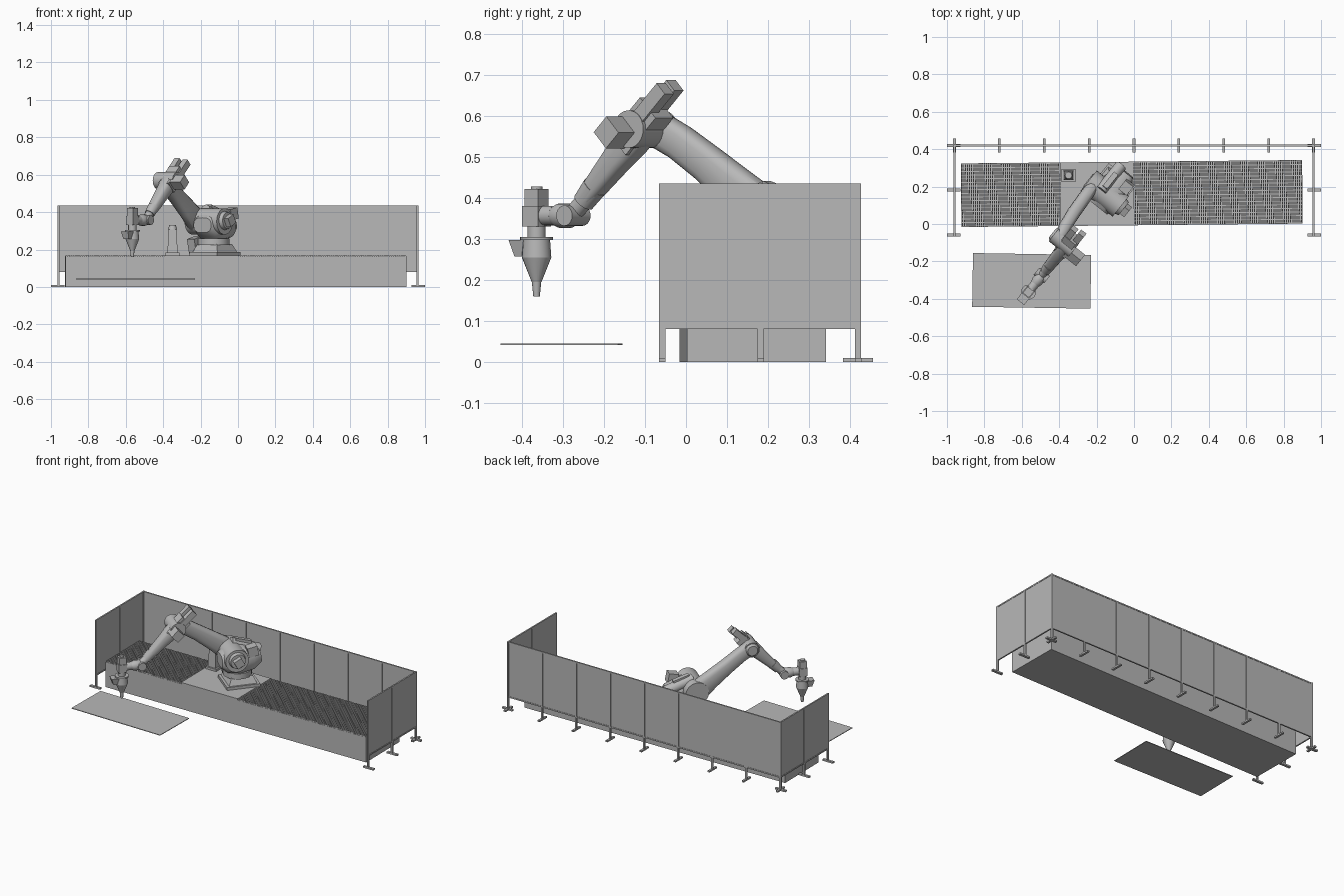
import bpy, bmesh, math
from mathutils import Matrix, Vector

cube = bpy.data.objects.get("Cube")
if cube:
    bpy.data.objects.remove(cube, do_unlink=True)

GREY = (0.48, 0.48, 0.48, 1.0)
mat = bpy.data.materials.new("plain grey")
mat.use_nodes = True
mat.diffuse_color = GREY
mat.node_tree.nodes["Principled BSDF"].inputs["Base Color"].default_value = GREY

WORLD = Matrix.Identity(4)
PLATFORM = Matrix.Translation((-0.012, 0.163, 0)) @ Matrix.Rotation(0.01, 4, 'Z')
# robot frame: x along the arm's reach, y across it, z up
ROBOT = Matrix.Translation((-0.13, 0.18, 0)) @ Matrix.Rotation(math.radians(-128.6), 4, 'Z')


def finish(name, bm, frame=WORLD):
    bmesh.ops.recalc_face_normals(bm, faces=bm.faces)
    for f in bm.faces:
        f.smooth = True
    for e in bm.edges:
        e.smooth = len(e.link_faces) == 2 and e.calc_face_angle(0) < math.radians(32)
    me = bpy.data.meshes.new(name)
    bm.to_mesh(me)
    bm.free()
    me.materials.append(mat)
    ob = bpy.data.objects.new(name, me)
    ob.matrix_world = frame
    bpy.context.scene.collection.objects.link(ob)
    return ob


def add_box(bm, c, s, pitch=0.0):
    m = Matrix.Translation(c) @ Matrix.Rotation(pitch, 4, 'Y') @ Matrix.Diagonal((*s, 1))
    bmesh.ops.create_cube(bm, size=1, matrix=m)


def boxes(name, items, frame=WORLD):
    bm = bmesh.new()
    for it in items:
        add_box(bm, *it)
    return finish(name, bm, frame)


def rod(name, p, q, r1, r2=None, sides=20, frame=ROBOT):
    p, q = Vector(p), Vector(q)
    d = q - p
    m = Matrix.Translation((p + q) / 2) @ d.to_track_quat('Z', 'Y').to_matrix().to_4x4()
    bm = bmesh.new()
    bmesh.ops.create_cone(bm, cap_ends=True, segments=sides, radius1=r1,
                          radius2=r1 if r2 is None else r2, depth=d.length, matrix=m)
    return finish(name, bm, frame)


def loft(name, path, sides=16, power=0.7):
    """Rounded tube through (x, y, z, half height, half width) stations."""
    bm = bmesh.new()
    rings = []
    pts = [Vector(s[:3]) for s in path]
    for i, s in enumerate(path):
        t = pts[min(i + 1, len(pts) - 1)] - pts[max(i - 1, 0)]
        across = Vector((0, 1, 0))
        up = t.cross(across).normalized()
        ring = []
        for k in range(sides):
            a = 2 * math.pi * k / sides
            c, n = math.cos(a), math.sin(a)
            c = math.copysign(abs(c) ** power, c)
            n = math.copysign(abs(n) ** power, n)
            ring.append(bm.verts.new(pts[i] + across * c * s[4] + up * n * s[3]))
        rings.append(ring)
    for a, b in zip(rings, rings[1:]):
        for k in range(sides):
            j = (k + 1) % sides
            bm.faces.new((a[k], a[j], b[j], b[k]))
    bm.faces.new(rings[0])
    bm.faces.new(rings[-1])
    return finish(name, bm, ROBOT)


def taper(name, c, bottom, top, h, frame=ROBOT):
    """Square block whose top has another size."""
    bm = bmesh.new()
    add_box(bm, c, (1, 1, h))
    for v in bm.verts:
        s = top if v.co.z > c[2] else bottom
        v.co.x = c[0] + math.copysign(s[0] / 2, v.co.x - c[0])
        v.co.y = c[1] + math.copysign(s[1] / 2, v.co.y - c[1])
    return finish(name, bm, frame)


# platform, gratings, mounting plate
boxes("platform", [((0, 0, 0.08), (1.825, 0.34, 0.16))], PLATFORM)
for name, x0, x1 in (("left_grating", 0.014, 0.912), ("right_grating", -0.912, -0.384)):
    n = int((x1 - x0) / 0.01)
    bars = [((x0 + (i + 0.5) * (x1 - x0) / n, 0, 0.1645), (0.005, 0.338, 0.009)) for i in range(n)]
    bars += [(((x0 + x1) / 2, -0.166 + i * 0.0195, 0.163), (x1 - x0, 0.004, 0.007)) for i in range(18)]
    boxes(name, bars, PLATFORM)
boxes("mounting_plate", [((-0.185, 0, 0.164), (0.395, 0.34, 0.01))], PLATFORM)

# work table sheet
boxes("work_sheet", [((0, 0, 0.043), (0.632, 0.287, 0.004))],
      Matrix.Translation((-0.547, -0.304, 0)) @ Matrix.Rotation(-0.016, 4, 'Z'))

# safety fence: panels, rails, posts and feet
W, BACK, FRONT, LOW, TOP = 0.96, 0.42, -0.058, 0.08, 0.435
MID = (LOW + TOP) / 2
boxes("back_panel", [((0, BACK, MID), (2 * W, 0.005, TOP - LOW))])
boxes("back_rails", [((0, BACK, z), (2 * W, 0.009, 0.008)) for z in (LOW + 0.004, TOP - 0.004)])
for i in range(9):
    x = -W + i * W / 4
    boxes("back_post", [((x, BACK, TOP / 2), (0.012, 0.009, TOP))])
    boxes("back_foot", [((x, BACK, 0.005), (0.014, 0.073, 0.01))])
for side in (-1, 1):
    x, ym = side * W, (BACK + FRONT) / 2
    boxes("side_panel", [((x, ym, MID), (0.005, BACK - FRONT, TOP - LOW))])
    boxes("side_rails", [((x, ym, z), (0.009, BACK - FRONT, 0.008)) for z in (LOW + 0.004, TOP - 0.004)])
    for y in (FRONT, 0.182, BACK):
        boxes("side_post", [((x, y, TOP / 2), (0.009, 0.015, TOP))])
        boxes("side_foot", [((side * 0.9635, y, 0.005), (0.073, 0.016, 0.01))])

# control pillar on the plate
boxes("pillar_base", [((-0.35, 0.26, 0.176), (0.075, 0.07, 0.014))])
taper("pillar_body", (-0.35, 0.26, 0.245), (0.055, 0.05), (0.042, 0.04), 0.125, WORLD)
rod("pillar_cap", (-0.35, 0.26, 0.307), (-0.35, 0.26, 0.33), 0.024, 0.018, frame=WORLD)

# robot base and turntable
boxes("base_plate", [((-0.01, 0, 0.177), (0.2, 0.19, 0.02))], ROBOT)
taper("base_pedestal", (-0.01, 0, 0.208), (0.17, 0.17), (0.13, 0.13), 0.045)
rod("turntable", (0, 0, 0.225), (0, 0, 0.26), 0.085)
boxes("base_cable_box", [((0.03, -0.1, 0.225), (0.07, 0.05, 0.08), 0.25)], ROBOT)

# shoulder
loft("shoulder_body", [(-0.13, 0.01, 0.33, 0.035, 0.045), (-0.08, 0.01, 0.325, 0.065, 0.075),
                       (0, 0.01, 0.325, 0.085, 0.085), (0.07, 0.01, 0.33, 0.075, 0.075),
                       (0.11, 0.01, 0.33, 0.04, 0.06)])
rod("shoulder_drive", (0.03, -0.12, 0.35), (0.03, 0.1, 0.35), 0.07, sides=28)
rod("shoulder_motor_ring", (0.03, 0.1, 0.355), (0.03, 0.12, 0.355), 0.05, 0.044, sides=28)
boxes("shoulder_motor", [((0.03, 0.135, 0.355), (0.05, 0.03, 0.05), 0.5)], ROBOT)
rod("balance_cylinder", (-0.14, -0.035, 0.35), (0.03, -0.035, 0.41), 0.032)
boxes("waist_motor", [((-0.07, 0.06, 0.39), (0.06, 0.055, 0.06), 0.2)], ROBOT)
boxes("shoulder_bracket", [((-0.04, -0.03, 0.41), (0.1, 0.03, 0.035), -0.3)], ROBOT)

# arched lower arm
loft("lower_arm", [(0, -0.085, 0.33, 0.045, 0.03), (0.045, -0.085, 0.355, 0.065, 0.034),
                   (0.13, -0.08, 0.418, 0.054, 0.036), (0.22, -0.075, 0.482, 0.046, 0.036),
                   (0.3, -0.065, 0.535, 0.044, 0.034), (0.36, -0.055, 0.567, 0.045, 0.03),
                   (0.4, -0.05, 0.582, 0.028, 0.025)])

# elbow and its motors
rod("elbow_joint", (0.37, -0.085, 0.568), (0.37, 0.05, 0.568), 0.046, sides=24)
rod("elbow_cap", (0.37, -0.097, 0.568), (0.37, -0.085, 0.568), 0.03, 0.04, sides=24)
TILT = math.radians(44)
boxes("elbow_housing", [((0.365, 0.005, 0.575), (0.13, 0.07, 0.07), TILT)], ROBOT)
for y, off in ((-0.018, 0.008), (0.03, 0.0)):
    boxes("wrist_drive_motor", [((0.318 + off, y, 0.622 + off), (0.13, 0.036, 0.036), TILT)], ROBOT)
boxes("elbow_motor", [((0.39, 0.075, 0.56), (0.055, 0.075, 0.055), TILT)], ROBOT)

# forearm and wrist
loft("forearm", [(0.36, 0, 0.578, 0.043, 0.036), (0.4, 0, 0.54, 0.043, 0.038),
                 (0.45, 0, 0.49, 0.035, 0.034), (0.51, 0, 0.43, 0.028, 0.03),
                 (0.545, 0, 0.395, 0.022, 0.026)])
rod("forearm_collar", (0.515, 0, 0.427), (0.55, 0, 0.39), 0.031, 0.027)
rod("wrist_neck", (0.545, 0, 0.395), (0.585, 0, 0.36), 0.022)
rod("wrist_joint", (0.582, -0.036, 0.357), (0.582, 0.036, 0.357), 0.025)
loft("wrist_head", [(0.572, 0, 0.357, 0.02, 0.02), (0.59, 0, 0.357, 0.03, 0.03),
                    (0.625, 0, 0.357, 0.03, 0.03), (0.645, 0, 0.357, 0.022, 0.022)], power=1)
rod("tool_flange", (0.64, 0, 0.357), (0.672, 0, 0.357), 0.024)

# dispensing tool
T = 0.697
boxes("tool_mount", [((T, 0, 0.355), (0.05, 0.05, 0.05))], ROBOT)
boxes("tool_motor", [((T, 0, 0.401), (0.042, 0.042, 0.042))], ROBOT)
rod("tool_motor_cap", (T, 0, 0.42), (T, 0, 0.428), 0.014)
rod("tool_column", (T, 0, 0.3), (T, 0, 0.335), 0.022)
rod("tool_disc", (T, 0, 0.297), (T, 0, 0.305), 0.04)
rod("hopper_body", (T, 0, 0.255), (T, 0, 0.297), 0.036, 0.033)
rod("hopper_cone", (T, 0, 0.195), (T, 0, 0.255), 0.012, 0.036)
taper("hopper_inlet", (T + 0.04, 0, 0.277), (0.03, 0.035), (0.055, 0.05), 0.04)
rod("nozzle", (T, 0, 0.16), (T, 0, 0.2), 0.008, 0.012)
